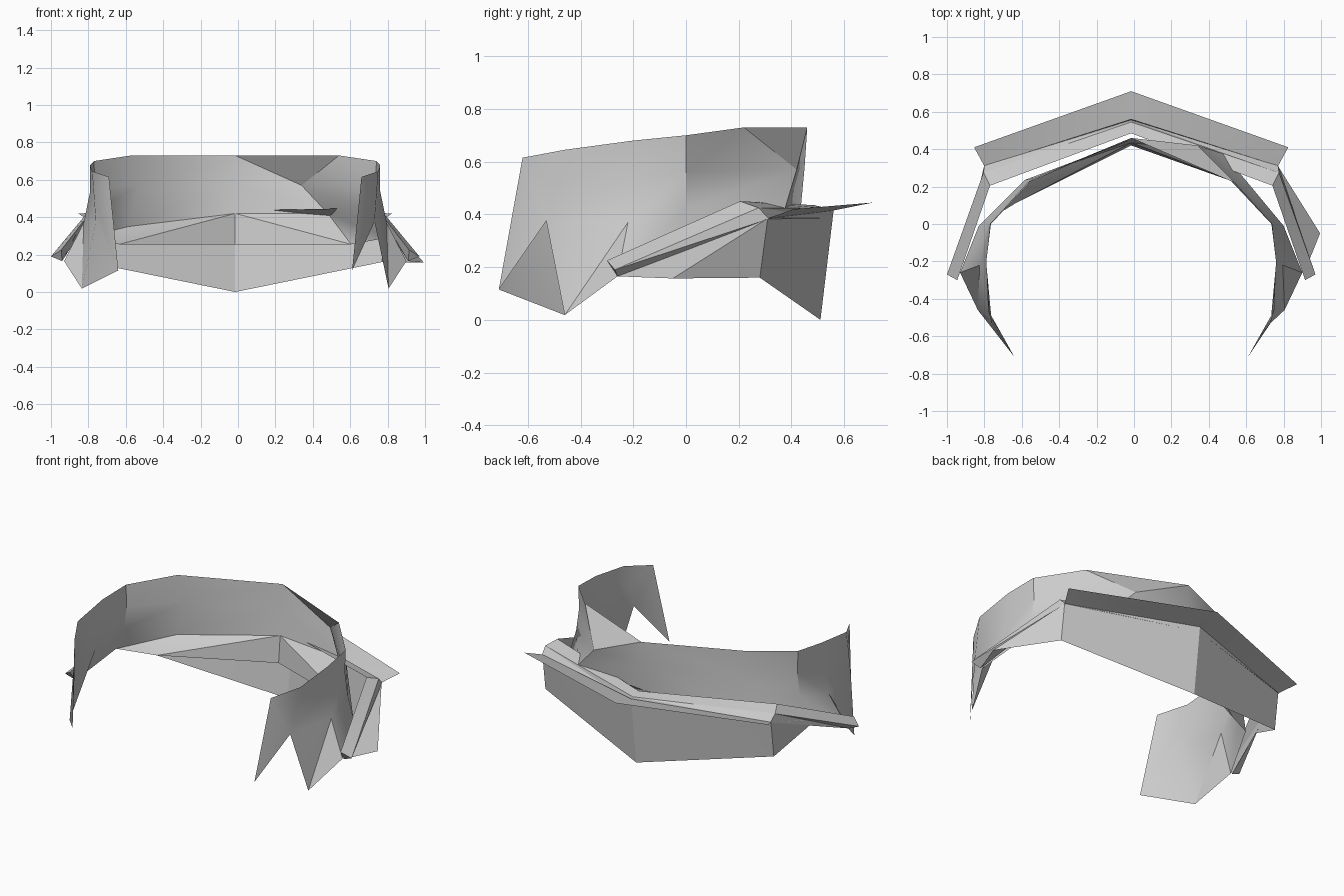
import bpy
import bmesh
import math

old = bpy.data.objects.get("Cube")
if old:
    bpy.data.objects.remove(old, do_unlink=True)

# One plain grey for every part
grey = bpy.data.materials.new("light grey")
grey.use_nodes = True
grey.diffuse_color = (0.6, 0.6, 0.6, 1)
bsdf = next(n for n in grey.node_tree.nodes if n.type == 'BSDF_PRINCIPLED')
bsdf.inputs["Base Color"].default_value = (0.6, 0.6, 0.6, 1)
bsdf.inputs["Roughness"].default_value = 0.8

MID = -0.015  # the plane of symmetry sits slightly off centre


def side(points, s):
    """Put half-width points on the left (s=1) or right (s=-1)."""
    return [(MID + s * x, y, z) for x, y, z in points]


def finish(name, bm, angle=30):
    bmesh.ops.remove_doubles(bm, verts=bm.verts, dist=0.0005)
    bmesh.ops.recalc_face_normals(bm, faces=bm.faces)
    me = bpy.data.meshes.new(name)
    bm.to_mesh(me)
    bm.free()
    me.materials.append(grey)
    ob = bpy.data.objects.new(name, me)
    bpy.context.collection.objects.link(ob)
    bpy.ops.object.select_all(action='DESELECT')
    ob.select_set(True)
    bpy.context.view_layer.objects.active = ob
    bpy.ops.object.shade_smooth_by_angle(angle=math.radians(angle))
    return ob


def loft(bm, sections, closed=False):
    """Skin consecutive cross-sections with triangles; return the vertices."""
    rings = [[bm.verts.new(p) for p in sec] for sec in sections]
    n = len(rings[0])
    for a, b in zip(rings, rings[1:]):
        for i in range(n if closed else n - 1):
            j = (i + 1) % n
            bm.faces.new((a[i], b[i], b[j]))
            bm.faces.new((a[i], b[j], a[j]))
    return rings


# Curved shell: cross-sections from the back centre to the front arm,
# each listed from top to bottom
back = [(0, .46, .73), (0, .45, .58), (0, .435, .42), (0, .42, .255)]
corner = {
    1: [(.555, .22, .73), (.355, .42, .57), (.495, .375, .42), (.62, .20, .255)],
    -1: [(.555, .22, .73), (.52, .245, .57), (.57, .235, .35), (.62, .11, .255)],
}
arm = [
    [(.755, 0, .70), (.75, 0, .56), (.77, 0, .42), (.815, -.01, .29)],
    [(.775, -.20, .68), (.775, -.205, .54), (.81, -.22, .37), (.915, -.26, .165)],
    [(.765, -.46, .645), (.755, -.495, .51), (.745, -.53, .375), (.82, -.46, .018)],
]
bm = bmesh.new()
for s in (1, -1):
    rings = loft(bm, [side(sec, s) for sec in [back, corner[s]] + arm])
    top, upper, lower, foot = rings[-1]
    front_top, front_tip = [bm.verts.new(p) for p in
                            side([(.675, -.62, .615), (.625, -.71, .115)], s)]
    bm.faces.new((top, upper, lower, front_tip, front_top))
    if s == -1:  # the other arm is notched here
        bm.faces.new((lower, foot, front_tip))
finish("curved_shell", bm, 34)

# Trim strip: a triangular bar running round the outside
trim = [
    [(.93, -.30, .225), (.985, -.27, .19), (.925, -.26, .165)],
    [(.755, .205, .45), (.79, .275, .425), (.785, .315, .383)],
    [(0, .485, .435), (0, .545, .422), (0, .556, .385)],
]
bm = bmesh.new()
rings = loft(bm, [side(s, 1) for s in trim] + [side(s, -1) for s in trim[1::-1]],
             closed=True)
bm.faces.new(rings[0])
bm.faces.new(rings[-1])
finish("trim_strip", bm, 15)


def chevron(name, ends, centre):
    """A plate folded at the centre line."""
    bm = bmesh.new()
    loft(bm, [side(ends, 1), side(centre, 1), side(ends, -1)])
    return finish(name, bm)


# Flat brim projecting from the back, and the skirt hanging beneath it
chevron("brim", [(.84, .41, .42), (.785, .31, .385)],
        [(0, .71, .445), (0, .56, .415)])
chevron("back_skirt", [(.785, .31, .385), (.785, .28, .16)],
        [(0, .56, .415), (0, .51, 0)])

# Side flaps filling between the skirt and the underside of the strip
strip_point = (.855, .03, .275)
skirt_top, skirt_foot = (.785, .31, .385), (.785, .28, .16)
flaps = {
    "left_flap": (1, [(1.01, -.05, .157), skirt_foot, skirt_top,
                      strip_point, (.925, -.26, .165)]),
    "right_flap": (-1, [skirt_foot, skirt_top, strip_point]),
}
for name, (s, pts) in flaps.items():
    bm = bmesh.new()
    v = [bm.verts.new(p) for p in side(pts, s)]
    for a, b in zip(v[1:], v[2:]):
        bm.faces.new((v[0], a, b))
    finish(name, bm)
